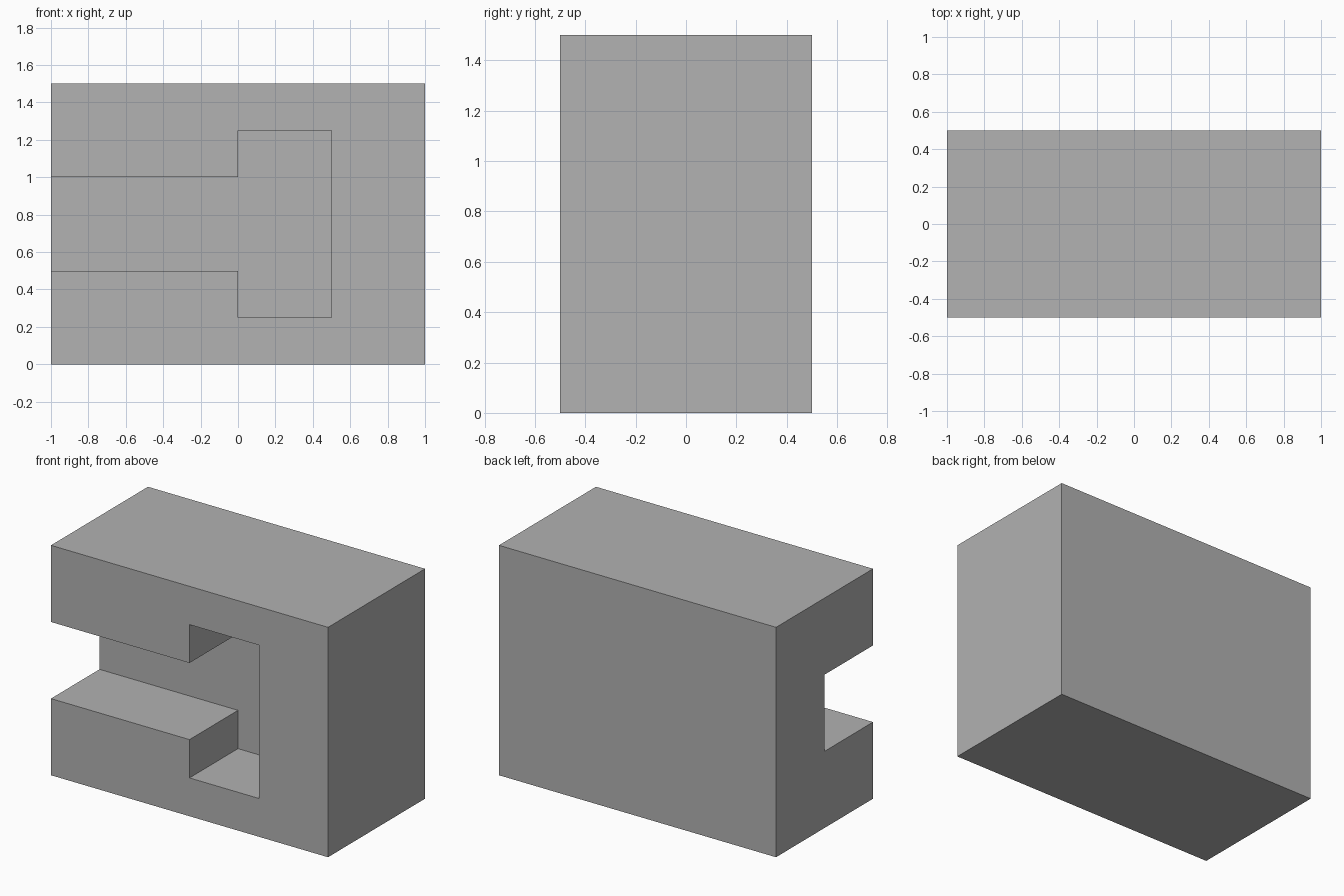
import bpy
import bmesh

cube = bpy.data.objects.get("Cube")
if cube:
    bpy.data.objects.remove(cube, do_unlink=True)

grey = bpy.data.materials.new("plain grey")
grey.use_nodes = True
colour = (0.445, 0.445, 0.445, 1)
grey.diffuse_color = colour
grey.node_tree.nodes["Principled BSDF"].inputs["Base Color"].default_value = colour


def extrude_profile(bm, profile, y_front, y_back):
    """Extrude an x-z outline from front to back."""
    face = bm.faces.new([bm.verts.new((x, y_front, z)) for x, z in profile])
    result = bmesh.ops.extrude_face_region(bm, geom=[face], use_keep_orig=True)
    moved = [v for v in result["geom"] if isinstance(v, bmesh.types.BMVert)]
    bmesh.ops.translate(bm, verts=moved, vec=(0, y_back - y_front, 0))
    return face


# Front half outline: a block with a T-shaped slot open on one side
mid = 0.75
lower = [(0, 0.25), (0, 0.5), (-1, 0.5), (-1, 0)]
upper = [(x, 2 * mid - z) for x, z in reversed(lower)]
slot_end = [(0.5, 1.25), (0.5, 0.25)]
outline = lower + [(1, 0), (1, 1.5)] + upper + slot_end

bm = bmesh.new()
extrude_profile(bm, outline, -0.5, 0)

# Solid back half, sharing the dividing plane
back = [(-1, 0), (1, 0), (1, 1.5), (-1, 1.5)]
extrude_profile(bm, back, 0, 0.5)

# Replace the doubled dividing faces by just the slot floor
divider = [f for f in bm.faces if all(abs(v.co.y) < 1e-5 for v in f.verts)]
bmesh.ops.delete(bm, geom=divider, context="FACES_ONLY")
floor = [(-1, 0.5), (0, 0.5), (0, 0.25), (0.5, 0.25),
         (0.5, 1.25), (0, 1.25), (0, 1), (-1, 1)]
bm.faces.new([bm.verts.new((x, 0, z)) for x, z in floor])
bmesh.ops.remove_doubles(bm, verts=bm.verts, dist=1e-4)

# Stitch the slot mouth corners into the back half's side, then merge flat faces
side = next(f for f in bm.faces
            if all(v.co.x < -0.99 and v.co.y > -0.01 for v in f.verts))
bm.faces.remove(side)
ring = [(0, 0), (0, 0.5), (0, 1), (0, 1.5), (0.5, 1.5), (0.5, 0)]
bm.faces.new([bm.verts.new((-1, y, z)) for y, z in ring])
bmesh.ops.remove_doubles(bm, verts=bm.verts, dist=1e-4)
loose = [e for e in bm.edges if not e.link_faces]
bmesh.ops.delete(bm, geom=loose, context="EDGES")
bmesh.ops.recalc_face_normals(bm, faces=bm.faces)
bmesh.ops.dissolve_limit(bm, angle_limit=0.01, verts=bm.verts, edges=bm.edges)

mesh = bpy.data.meshes.new("slotted_block")
bm.to_mesh(mesh)
bm.free()
mesh.materials.append(grey)
block = bpy.data.objects.new("slotted_block", mesh)
bpy.context.collection.objects.link(block)
